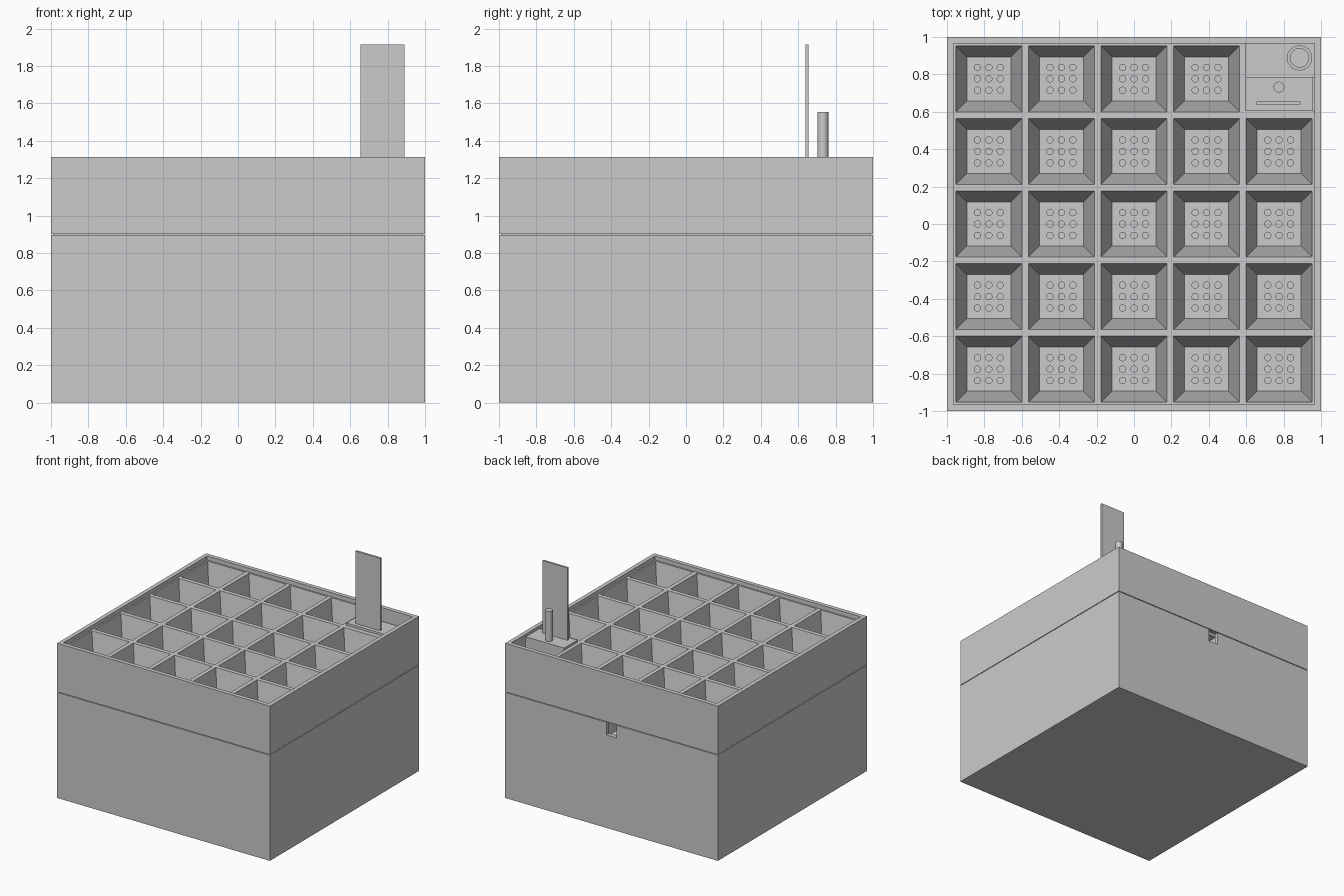
import bpy
import bmesh
from math import cos, sin, tau

if "Cube" in bpy.data.objects:
    bpy.data.objects.remove(bpy.data.objects["Cube"])

grey = bpy.data.materials.new("light_grey")
grey.use_nodes = True
grey.diffuse_color = (0.6, 0.6, 0.6, 1)
grey.node_tree.nodes["Principled BSDF"].inputs["Base Color"].default_value = grey.diffuse_color

WALL = 0.965      # inside face of the outer walls
SEAM = 0.9        # joint between reservoir and tray shell
TOP = 1.315
BAR = 1.28        # top of the grid bars
PITCH = 0.388
POT_FLOOR = 0.94


def finish(name, bm, fix_normals=True):
    bmesh.ops.remove_doubles(bm, verts=bm.verts, dist=0.0001)
    if fix_normals:
        bmesh.ops.recalc_face_normals(bm, faces=bm.faces)
    mesh = bpy.data.meshes.new(name)
    bm.to_mesh(mesh)
    bm.free()
    mesh.materials.append(grey)
    ob = bpy.data.objects.new(name, mesh)
    bpy.context.collection.objects.link(ob)
    return ob


def box(name, x0, x1, y0, y1, z0, z1):
    bm = bmesh.new()
    bmesh.ops.create_cube(bm, size=1)
    for v in bm.verts:
        v.co = (x1 if v.co.x > 0 else x0, y1 if v.co.y > 0 else y0, z1 if v.co.z > 0 else z0)
    return finish(name, bm)


def square(cx, cy, half, z):
    return [(cx + sx * half, cy + sy * half, z) for sx, sy in ((-1, -1), (1, -1), (1, 1), (-1, 1))]


def circle(cx, cy, r, z, n=16):
    return [(cx + r * cos(tau * i / n), cy + r * sin(tau * i / n), z) for i in range(n)]


def bridge(bm, outer, inner):
    a = [bm.verts.new(p) for p in outer]
    b = [bm.verts.new(p) for p in inner]
    n = len(a)
    for i in range(n):
        j = (i + 1) % n
        bm.faces.new((a[i], a[j], b[j], b[i]))


def holed_tile(bm, x0, x1, y0, y1, cx, cy, r, z):
    """Flat rectangle with a round hole."""
    rim = []
    for x, y, _ in circle(0, 0, 1, 0):
        m = max(abs(x), abs(y))
        u, v = x / m, y / m
        rim.append((cx + u * (x1 - cx if u > 0 else cx - x0),
                    cy + v * (y1 - cy if v > 0 else cy - y0), z))
    bridge(bm, rim, circle(cx, cy, r, z))


def loops(name, sections):
    """Closed solid from a chain of matching loops."""
    bm = bmesh.new()
    for a, b in zip(sections, sections[1:] + sections[:1]):
        bridge(bm, a, b)
    return finish(name, bm)


def square_tube(name, outer, inner, z0, z1):
    return loops(name, [square(0, 0, h, z) for h, z in
                        ((outer, z0), (outer, z1), (inner, z1), (inner, z0))])


# Reservoir: open box with a notch in the back wall
bm = bmesh.new()
outline = [square(0, 0, h, z) for h, z in ((1, 0), (1, SEAM - 0.003), (WALL, SEAM - 0.003), (WALL, 0.03))]
for a, b in zip(outline, outline[1:]):
    bridge(bm, a, b)
for loop in (outline[0], outline[-1]):
    bm.faces.new([bm.verts.new(p) for p in loop])
reservoir = finish("reservoir", bm)
cutter = box("notch_cutter", -0.047, 0.047, 0.9, 1.1, 0.79, 0.95)
mod = reservoir.modifiers.new("notch", 'BOOLEAN')
mod.operation = 'DIFFERENCE'
mod.solver = 'EXACT'
mod.object = cutter
bpy.context.view_layer.objects.active = reservoir
bpy.ops.object.modifier_apply(modifier=mod.name)
bpy.data.objects.remove(cutter)

# Tray shell and the set-back lip that forms the joint line
square_tube("tray_shell", 1, WALL, SEAM + 0.003, TOP)
square_tube("joint_lip", 0.988, WALL, SEAM - 0.003, SEAM + 0.003)

# Tray of tapered pots with drainage holes
bm = bmesh.new()
half_top, half_low, hole_step = 0.176, 0.118, 0.061
edges = (-half_low, -hole_step / 2, hole_step / 2, half_low)
for col in range(-2, 3):
    for row in range(-2, 3):
        if col == 2 and row == 2:
            continue
        cx, cy = col * PITCH, row * PITCH
        bridge(bm, square(cx, cy, PITCH / 2, BAR), square(cx, cy, half_top, BAR))
        bridge(bm, square(cx, cy, half_top, BAR), square(cx, cy, half_low, POT_FLOOR))
        for i in range(3):
            for j in range(3):
                holed_tile(bm, cx + edges[i], cx + edges[i + 1], cy + edges[j], cy + edges[j + 1],
                           cx + (i - 1) * hole_step, cy + (j - 1) * hole_step, 0.017, POT_FLOOR)
tray = finish("pot_tray", bm, False)
mod = tray.modifiers.new("thickness", 'SOLIDIFY')
mod.thickness = 0.01
mod.offset = -1

# Corner service bay: side strips, raised block, sunken floor with filler ring
box("bay_side_strip", 0.58, 0.595, 0.58, WALL, 1.1, BAR)
box("bay_front_strip", 0.595, WALL, 0.58, 0.605, 1.1, BAR)
box("bay_block", 0.595, 0.957, 0.605, 0.787, 1.1, 1.3)
bm = bmesh.new()
holed_tile(bm, 0.59, WALL, 0.78, WALL, 0.885, 0.888, 0.05, 1.2)
finish("bay_floor", bm, False)
loops("filler_ring", [circle(0.885, 0.888, r, z) for r, z in
                      ((0.068, 1.1), (0.068, 1.215), (0.05, 1.215), (0.05, 1.1))])

# Upright label plate and round post
box("label_plate", 0.655, 0.89, 0.639, 0.656, 1.25, 1.915)
bpy.ops.mesh.primitive_cylinder_add(vertices=32, radius=0.029, depth=0.305, location=(0.775, 0.732, 1.4025))
post = bpy.context.object
post.name = "round_post"
post.data.materials.append(grey)
bpy.ops.object.shade_smooth_by_angle()
